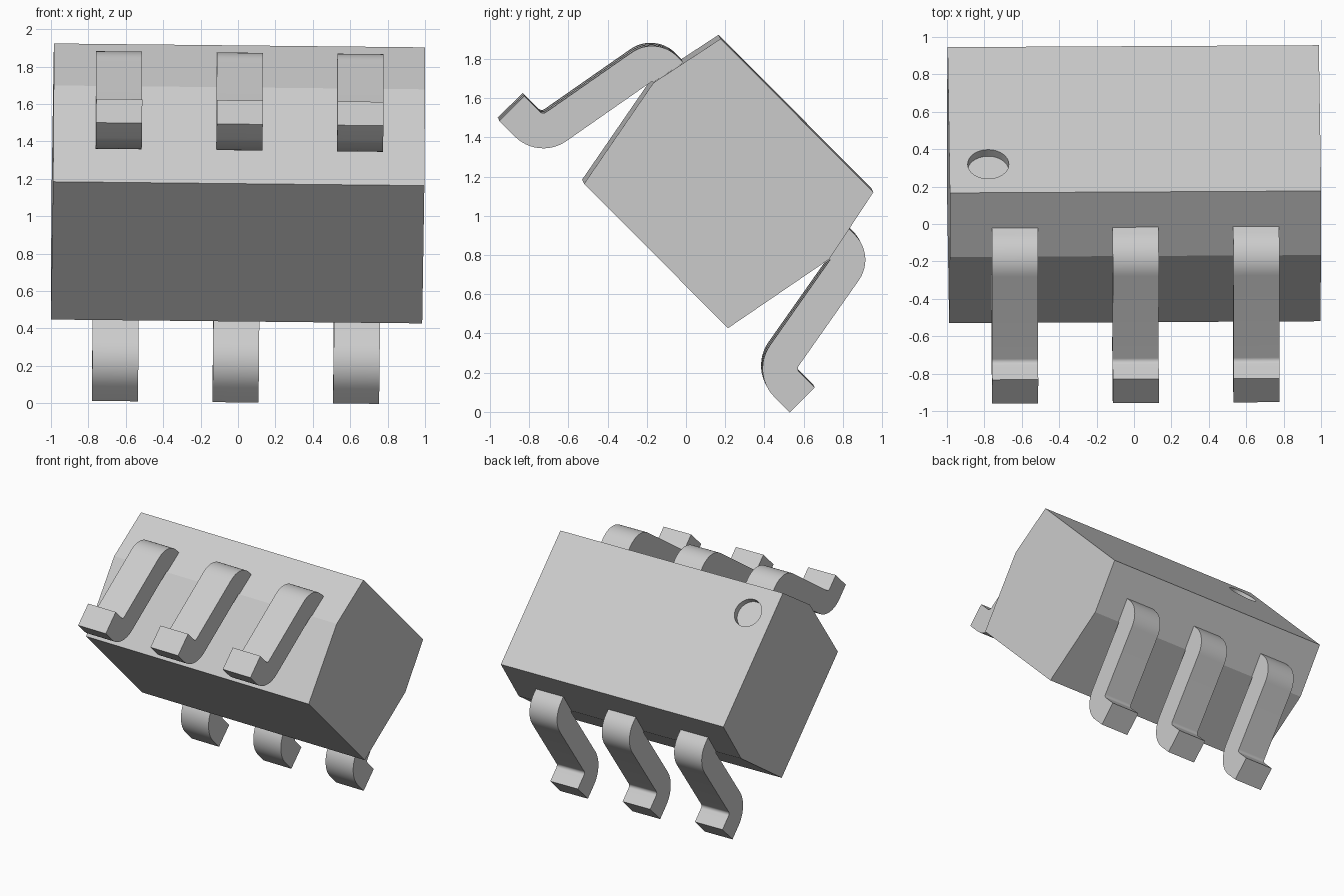
import bpy
import bmesh
from math import radians, sin, cos, tan
from mathutils import Matrix, Vector

if "Cube" in bpy.data.objects:
    bpy.data.objects.remove(bpy.data.objects["Cube"])

grey = bpy.data.materials.new("light_grey")
grey.use_nodes = True
grey.diffuse_color = (0.6, 0.6, 0.6, 1)
grey.node_tree.nodes["Principled BSDF"].inputs["Base Color"].default_value = (0.6, 0.6, 0.6, 1)

# The package lies tipped over, with a trace of roll and yaw
MID = 0.95
POSE = (Matrix.Translation((0, 0.192, 1.154))
        @ Matrix.Rotation(radians(0.3), 4, "Z")
        @ Matrix.Rotation(radians(0.6), 4, "Y")
        @ Matrix.Rotation(radians(-45.1), 4, "X")
        @ Matrix.Translation((0, 0, -MID)))


def prism(name, profile, x_mid, width):
    """Extrude a (y, z) profile along x."""
    bm = bmesh.new()
    face = bm.faces.new([bm.verts.new((x_mid - width / 2, y, z)) for y, z in profile])
    moved = bmesh.ops.extrude_face_region(bm, geom=[face])["geom"]
    bmesh.ops.translate(bm, vec=Vector((width, 0, 0)),
                        verts=[v for v in moved if isinstance(v, bmesh.types.BMVert)])
    bmesh.ops.recalc_face_normals(bm, faces=bm.faces)
    mesh = bpy.data.meshes.new(name)
    bm.to_mesh(mesh)
    bm.free()
    mesh.materials.append(grey)
    obj = bpy.data.objects.new(name, mesh)
    bpy.context.collection.objects.link(obj)
    obj.matrix_world = POSE
    return obj


def activate(obj):
    bpy.ops.object.select_all(action="DESELECT")
    obj.select_set(True)
    bpy.context.view_layer.objects.active = obj


def arc(centre, radius, start, end, steps=12):
    angles = [radians(start + (end - start) * i / steps) for i in range(steps + 1)]
    return [(centre[0] + radius * cos(a), centre[1] + radius * sin(a)) for a in angles]


# Body: six-sided section, widest at the parting line
TOP, RIDGE, BOTTOM = 1.471, 1.07, 0.456
half = [(0.552, TOP), (0.635, RIDGE), (0.52, BOTTOM)]
body = prism("body", half + [(-y, z) for y, z in reversed(half)], 0, 1.985)

# Round pin marker sunk into the top face
bpy.ops.mesh.primitive_cylinder_add(vertices=48, radius=0.11, depth=0.1)
cutter = bpy.context.object
cutter.name = "marker_cutter"
cutter.hide_render = True
cutter.data.materials.append(grey)
cutter.matrix_world = POSE @ Matrix.Translation((-0.785, -0.336, TOP))
activate(body)
cut = body.modifiers.new("marker", "BOOLEAN")
cut.object = cutter
cut.solver = "EXACT"
bpy.ops.object.modifier_apply(modifier=cut.name)
bpy.data.objects.remove(cutter)

# Gull-wing lead section: shoulder bend, sloping leg, foot bend, flat foot
THICK, FILLET, SLOPE = 0.18, 0.025, 10
shoulder = (0.643, RIDGE)
foot_z = 0.375 + THICK + FILLET
ankle = (shoulder[0] + (THICK + FILLET) / cos(radians(SLOPE))
         + (RIDGE - foot_z) * tan(radians(SLOPE)), foot_z)
TIP = 1.05
lead = [(0.45, RIDGE + THICK)]
lead += arc(shoulder, THICK, 90, SLOPE)
lead += arc(ankle, FILLET, 180 + SLOPE, 270, 6)
lead += [(TIP, foot_z - FILLET), (TIP, 0.375)]
lead += arc(ankle, THICK + FILLET, 270, 180 + SLOPE)
lead += [shoulder, (0.45, RIDGE)]

for side, label in ((-1, "front"), (1, "back")):
    for i in range(3):
        obj = prism(f"{label}_lead_{i + 1}", [(side * y, z) for y, z in lead],
                    (i - 1) * 0.645, 0.246)
        activate(obj)
        bpy.ops.object.shade_smooth_by_angle(angle=radians(30))
